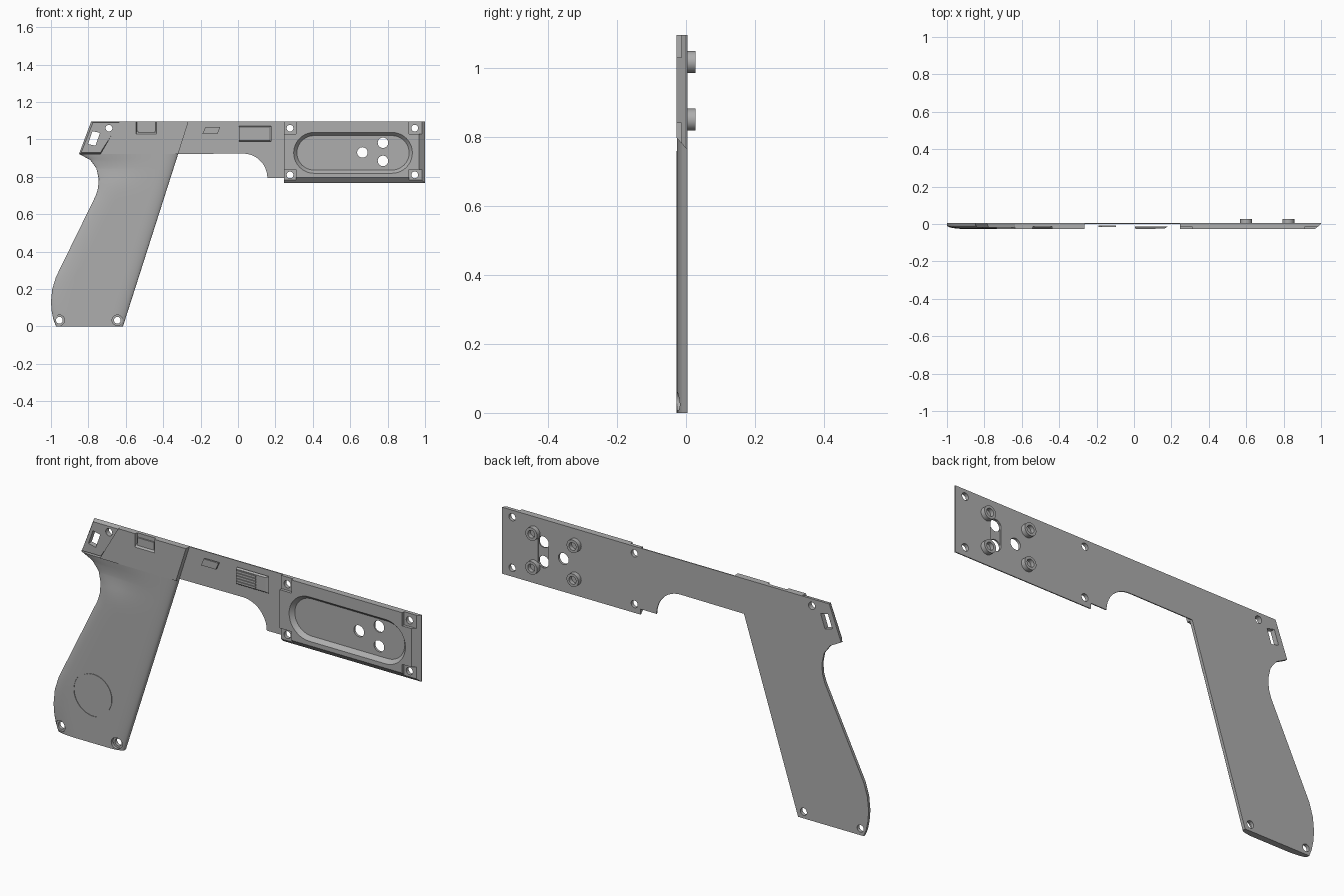
import bpy, bmesh
from math import sin, cos, pi, sqrt, exp

cube = bpy.data.objects.get("Cube")
if cube:
    bpy.data.objects.remove(cube)

grey = bpy.data.materials.new("plain grey")
grey.use_nodes = True
grey.diffuse_color = (0.42, 0.42, 0.42, 1)
grey.node_tree.nodes["Principled BSDF"].inputs["Base Color"].default_value = (0.42, 0.42, 0.42, 1)


def loft(name, rings):
    """Closed solid through rings that share a point count."""
    bm = bmesh.new()
    loops = [[bm.verts.new(p) for p in ring] for ring in rings]
    n = len(loops[0])
    for a, b in zip(loops, loops[1:]):
        for i in range(n):
            j = (i + 1) % n
            bm.faces.new((a[i], a[j], b[j], b[i]))
    bm.faces.new(loops[0])
    bm.faces.new(loops[-1])
    bmesh.ops.recalc_face_normals(bm, faces=bm.faces)
    mesh = bpy.data.meshes.new(name)
    bm.to_mesh(mesh)
    bm.free()
    mesh.materials.append(grey)
    ob = bpy.data.objects.new(name, mesh)
    bpy.context.collection.objects.link(ob)
    return ob


def prism(name, pts, y0, y1, pts1=None):
    """Outline in x, z carried from y0 to y1, optionally changing shape."""
    return loft(name, [[(x, y0, z) for x, z in pts], [(x, y1, z) for x, z in pts1 or pts]])


def box(x0, x1, z0, z1, lean=0.0):
    return [(x0, z0), (x1, z0), (x1 + lean, z1), (x0 + lean, z1)]


def arc(cx, cz, r, a0, a1, n):
    return [(cx + r * cos(a0 + (a1 - a0) * i / n), cz + r * sin(a0 + (a1 - a0) * i / n))
            for i in range(n + 1)]


def circle(cx, cz, r, n=32):
    return arc(cx, cz, r, 0, 2 * pi, n)[:-1]


def cut(ob, *cutters):
    for c in cutters:
        c.hide_render = True
        mod = ob.modifiers.new("cut", "BOOLEAN")
        mod.operation, mod.solver, mod.object = "DIFFERENCE", "EXACT", c
    dg = bpy.context.evaluated_depsgraph_get()
    old = ob.data
    ob.data = bpy.data.meshes.new_from_object(ob.evaluated_get(dg))
    ob.modifiers.clear()
    bpy.data.meshes.remove(old)
    for c in cutters:
        bpy.data.objects.remove(c)


def drill(x, z, r):
    return prism("drill", circle(x, z, r), -0.06, 0.06)


TOP, FRONT = 1.095, -0.027
# rear edge of the grip, bottom to top
rear = [(-0.973, 0), (-0.987, 0.035), (-0.996, 0.08), (-1, 0.13), (-0.993, 0.2), (-0.973, 0.265),
        (-0.76, 0.7), (-0.748, 0.74), (-0.745, 0.79), (-0.757, 0.845), (-0.79, 0.89), (-0.85, 0.922)]
underside = arc(0.027, 0.794, 0.13, 0, pi / 2, 12)
screws_cover = [(x, z) for x in (0.278, 0.945) for z in (0.81, 1.06)]
screws_grip = [(-0.955, 0.033), (-0.645, 0.033)]
screw_panel = (-0.69, 1.06)
window = [(-0.802, 0.975), (-0.762, 0.966), (-0.738, 1.035), (-0.778, 1.044)]
vents = [(0.665, 0.93), (0.775, 0.982), (0.775, 0.885)]
slot = arc(0.775, 0.982, 0.029, 0, pi, 12) + arc(0.775, 0.885, 0.029, pi, 2 * pi, 12)

# back plate carrying the whole outline
outline = ([(-0.615, 0)] + [(-0.32, 0.922)] + underside[::-1] +
           [(0.245, 0.794), (0.245, 0.767), (1, 0.767), (1, TOP), (-0.785, TOP)] + rear[::-1])
plate = prism("back_plate", outline, 0, 0.005)
cut(plate, *[drill(x, z, 0.018) for x, z in screws_cover + screws_grip + [screw_panel]],
    drill(*vents[0], 0.028), prism("c", slot, -0.06, 0.06), prism("c", window, -0.06, 0.06))


# contoured grip
def rear_x(z):
    for (xa, za), (xb, zb) in zip(rear, rear[1:]):
        if z <= zb:
            return xa + (xb - xa) * (z - za) / (zb - za)
    return rear[-1][0]


def rounded(d, r):
    return sqrt(max(0, 1 - max(0, 1 - d / r) ** 2))


def grip_y(x, z, xl, xr):
    h = 0.3 + 0.7 * min(rounded(x - xl, 0.11), rounded(xr - x, 0.075))
    scoop = 0.5 * exp(-((x + 0.7) / 0.15) ** 2 - ((z - 0.85) / 0.075) ** 2)
    return FRONT * h * (1 - scoop)


levels = {z for _, z in rear} | {0.3 + 0.05 * i for i in range(8)} | {0.68 + 0.02 * i for i in range(12)}
rings = []
for z in sorted(levels):
    xl, xr = rear_x(z), -0.615 + 0.32 * z
    xs = [xl + (xr - xl) * (1 - cos(pi * i / 30)) / 2 for i in range(31)]
    rings.append([(xl, 0, z)] + [(x, grip_y(x, z, xl, xr), z) for x in xs] + [(xr, 0, z)])
grip = loft("grip", rings)
cut(grip, prism("c", circle(-0.77, 0.24, 0.107, 48), -0.06, -0.0245),
    *[drill(x, z, 0.018) for x, z in screws_grip],
    *[prism("c", circle(x, z, 0.028), -0.06, -0.012) for x, z in screws_grip])
prism("grip_medallion", circle(-0.77, 0.24, 0.1, 48), -0.024, FRONT)

# rear tab with its window
tab_back = [(-0.85, 0.922), (-0.735, 0.922), (-0.635, TOP), (-0.785, TOP)]
tab_front = [(-0.838, 0.93), (-0.735, 0.93), (-0.635, TOP - 0.006), (-0.776, TOP - 0.006)]
tab = prism("rear_tab", tab_back, 0, -0.02, tab_front)
cut(tab, prism("c", window, -0.06, 0.06), drill(*screw_panel, 0.018))

# raised panel above the grip
panel = prism("upper_panel", [(-0.735, 0.922), (-0.32, 0.922), (-0.265, TOP), (-0.635, TOP)], 0, FRONT)
cut(panel, drill(*screw_panel, 0.018),
    prism("c", circle(*screw_panel, 0.028), -0.06, -0.014),
    prism("c", box(-0.545, -0.435, 1.025, 1.2), -0.03, -0.013, box(-0.54, -0.44, 1.045, 1.2)))
prism("panel_catch", box(-0.535, -0.445, 1.035, 1.075), -0.01, -0.02)

# arm between the grip and the cover
arm = prism("arm", [(-0.32, 0.922)] + underside[::-1] + [(0.245, 0.794), (0.245, TOP), (-0.265, TOP)], 0, -0.021)
pocket = [(0, 0.98), (0.17, 0.98)] + arc(0.14, 1.03, 0.058, -pi / 3, pi / 3, 8) + [(0.17, 1.082), (0, 1.082)]
cut(arm, prism("c", box(-0.205, -0.1, 1.025, 1.2, 0.05), -0.03, -0.01, box(-0.198, -0.105, 1.05, 1.2, 0.04)),
    prism("c", pocket, -0.06, -0.015))
prism("arm_catch", box(-0.19, -0.11, 1.03, 1.065, 0.015), -0.008, -0.017)

# sliding button with grip ridges
prism("slide_button", box(0.006, 0.18, 0.988, 1.072), -0.014, -0.023, box(0.006, 0.165, 0.995, 1.066))
for i in range(5):
    z = 1.0 + 0.0135 * i
    prism("button_ridge", box(0.01, 0.115, z, z + 0.008), -0.02, -0.0275)

# chamfered front cover with a long oval recess
cover = prism("front_cover", box(0.245, 1, 0.767, TOP), 0, FRONT, box(0.245, 0.967, 0.797, TOP))


def oval(r):
    return arc(0.823, 0.928, r, -pi / 2, pi / 2, 20) + arc(0.407, 0.928, r, pi / 2, 3 * pi / 2, 20)


corners = [prism("c", box(x0, x1, z0, z1), -0.06, -0.013)
           for x0, x1 in ((0.2, 0.31), (0.915, 1.1)) for z0, z1 in ((0.7, 0.84), (1.03, 1.2))]
cut(cover, *corners, prism("c", oval(0.112), -0.03, -0.007, oval(0.092)),
    *[drill(x, z, 0.018) for x, z in screws_cover], *[drill(x, z, 0.028) for x, z in vents])

# hollow locating pegs on the back
for x in (0.6, 0.825):
    for z in (0.85, 1.017):
        peg = prism("back_peg", circle(x, z, 0.032), 0.004, 0.028)
        cut(peg, prism("c", circle(x, z, 0.019), 0.008, 0.06))

for ob in bpy.context.scene.objects:
    ob.select_set(ob.type == "MESH")
bpy.context.view_layer.objects.active = grip
bpy.ops.object.shade_smooth_by_angle()
